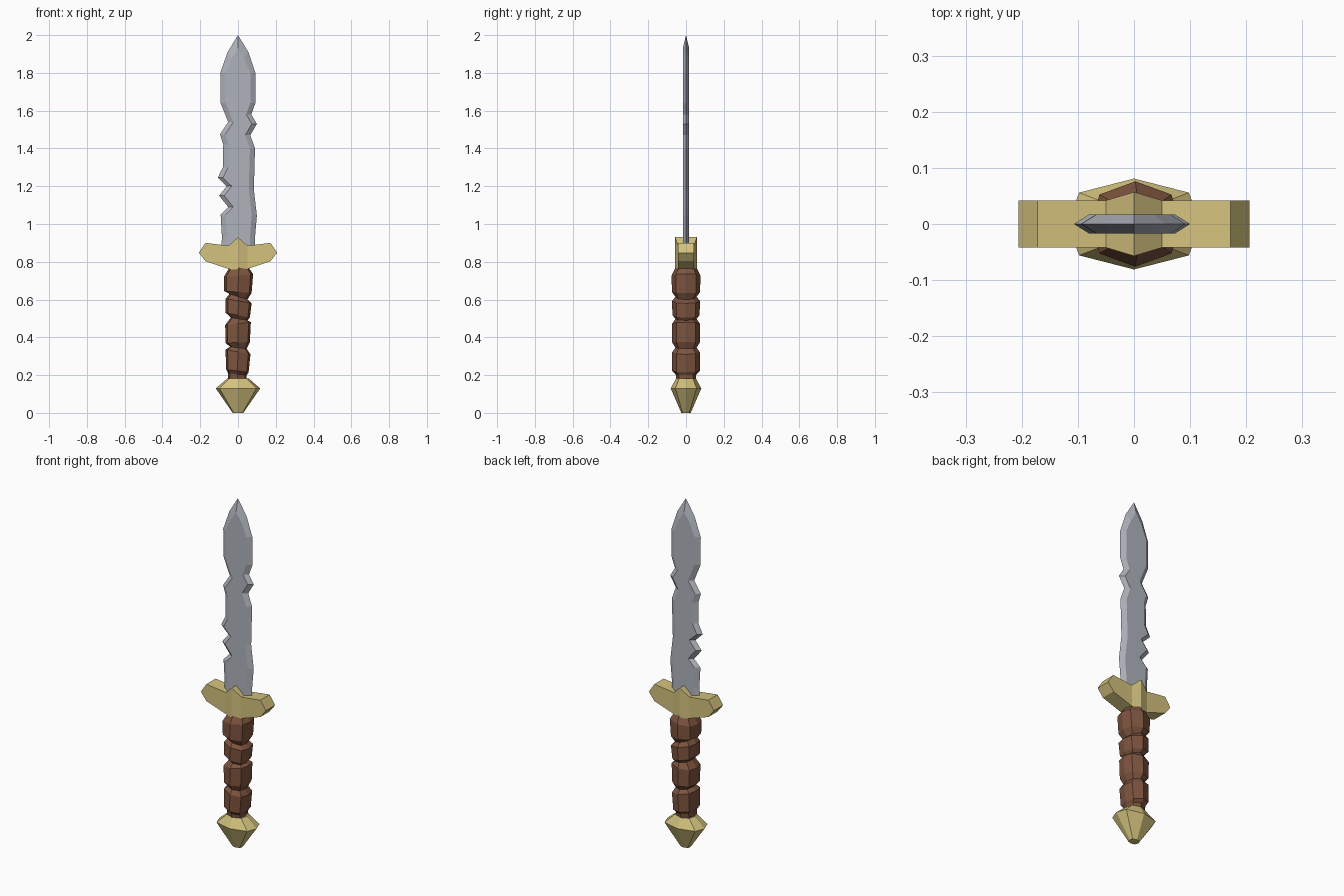
import bpy, bmesh

if "Cube" in bpy.data.objects:
    bpy.data.objects.remove(bpy.data.objects["Cube"])


def material(name, rgb):
    m = bpy.data.materials.new(name)
    m.diffuse_color = (*rgb, 1)
    m.use_nodes = True
    m.node_tree.nodes["Principled BSDF"].inputs["Base Color"].default_value = m.diffuse_color
    return m


STEEL = material("steel", (0.43, 0.45, 0.50))
BRASS = material("brass", (0.66, 0.54, 0.21))
LEATHER = material("leather", (0.21, 0.09, 0.05))


def build(name, verts, faces, mat):
    me = bpy.data.meshes.new(name)
    me.from_pydata(verts, [], faces)
    bm = bmesh.new()
    bm.from_mesh(me)
    bmesh.ops.recalc_face_normals(bm, faces=bm.faces)
    bm.to_mesh(me)
    bm.free()
    me.materials.append(mat)
    ob = bpy.data.objects.new(name, me)
    bpy.context.collection.objects.link(ob)
    return ob


def loft(name, rings, mat):
    """Skin a stack of equal closed rings and cap both ends."""
    n = len(rings[0])
    verts = [p for r in rings for p in r]
    faces = [(k * n + i, k * n + (i + 1) % n, (k + 1) * n + (i + 1) % n, (k + 1) * n + i)
             for k in range(len(rings) - 1) for i in range(n)]
    faces += [tuple(range(n)), tuple(range((len(rings) - 1) * n, len(rings) * n))]
    return build(name, verts, faces, mat)


# Eight-sided unit section shared by grip and pommel
SECTION = [(1, 0), (.83, .69), (0, 1), (-.83, .69), (-1, 0), (-.83, -.69), (0, -1), (.83, -.69)]


def ring(zl, zr, xl, xr, ry):
    """Section spanning xl..xr, tilted from height zl to zr."""
    return [((xl + xr) / 2 + (xr - xl) / 2 * u, ry * v, (zl + zr) / 2 + (zr - zl) / 2 * u)
            for u, v in SECTION]


# Pommel
loft("pommel", [ring(z, z, -rx, rx, ry) for z, rx, ry in
                [(0, .028, .025), (.13, .118, .081), (.183, .055, .052)]], BRASS)

# Grip: four uneven leather swells
loft("grip", [ring(*r) for r in [
    (.77, .77, -.045, .055, .055),
    (.72, .735, -.075, .08, .076),
    (.645, .635, -.073, .072, .075),
    (.63, .60, -.045, .05, .056),
    (.605, .58, -.065, .072, .074),
    (.53, .505, -.065, .063, .072),
    (.505, .49, -.038, .05, .056),
    (.465, .48, -.068, .068, .073),
    (.37, .375, -.065, .063, .073),
    (.35, .34, -.042, .046, .056),
    (.335, .31, -.066, .066, .073),
    (.23, .215, -.063, .056, .073),
    (.21, .20, -.052, .046, .055),
    (.17, .17, -.052, .046, .05)]], LEATHER)

# Guard: rectangular sections across x, swelling to a ridge in the middle
half = [(.05, .885, .762, .042), (.172, .90, .803, .042), (.206, .85, .847, .042)]
stations = [(-x, t, b, y) for x, t, b, y in reversed(half)] + [(0, .93, .755, .057)] + half
loft("guard", [[(x, -y, t), (x, y, t), (x, y, b), (x, -y, b)] for x, t, b, y in stations], BRASS)

# Blade: chipped outline on the centre plane, bevelled to a flat on each side
left = [(-.09, .84), (-.085, .93), (-.092, 1.05), (-.052, 1.09), (-.10, 1.15), (-.06, 1.20),
        (-.107, 1.245), (-.08, 1.30), (-.078, 1.42), (-.095, 1.475), (-.052, 1.54),
        (-.092, 1.64), (-.094, 1.80), (-.055, 1.91)]
right = [(.055, 1.91), (.092, 1.80), (.092, 1.64), (.07, 1.58), (.10, 1.53), (.065, 1.47),
         (.09, 1.40), (.084, 1.18), (.10, 1.045), (.09, .93), (.09, .84)]
outline = left + [(0, 2.0)] + right
n = len(outline)
T = .017


def inset(x, z):
    if z > 1.95:
        return 0, 1.93
    if z > 1.85:
        return x * .62, 1.875
    return x - (.027 if x > 0 else -.027), z


flat = [inset(x, z) for x, z in outline]
verts = [(x, 0, z) for x, z in outline]
verts += [(x, -T, z) for x, z in flat] + [(x, T, z) for x, z in flat]
faces = [tuple(range(n, 2 * n)), tuple(range(2 * n, 3 * n))]
for i in range(n):
    j = (i + 1) % n
    faces += [(i, j, n + j, n + i), (i, j, 2 * n + j, 2 * n + i)]
build("blade", verts, faces, STEEL)
